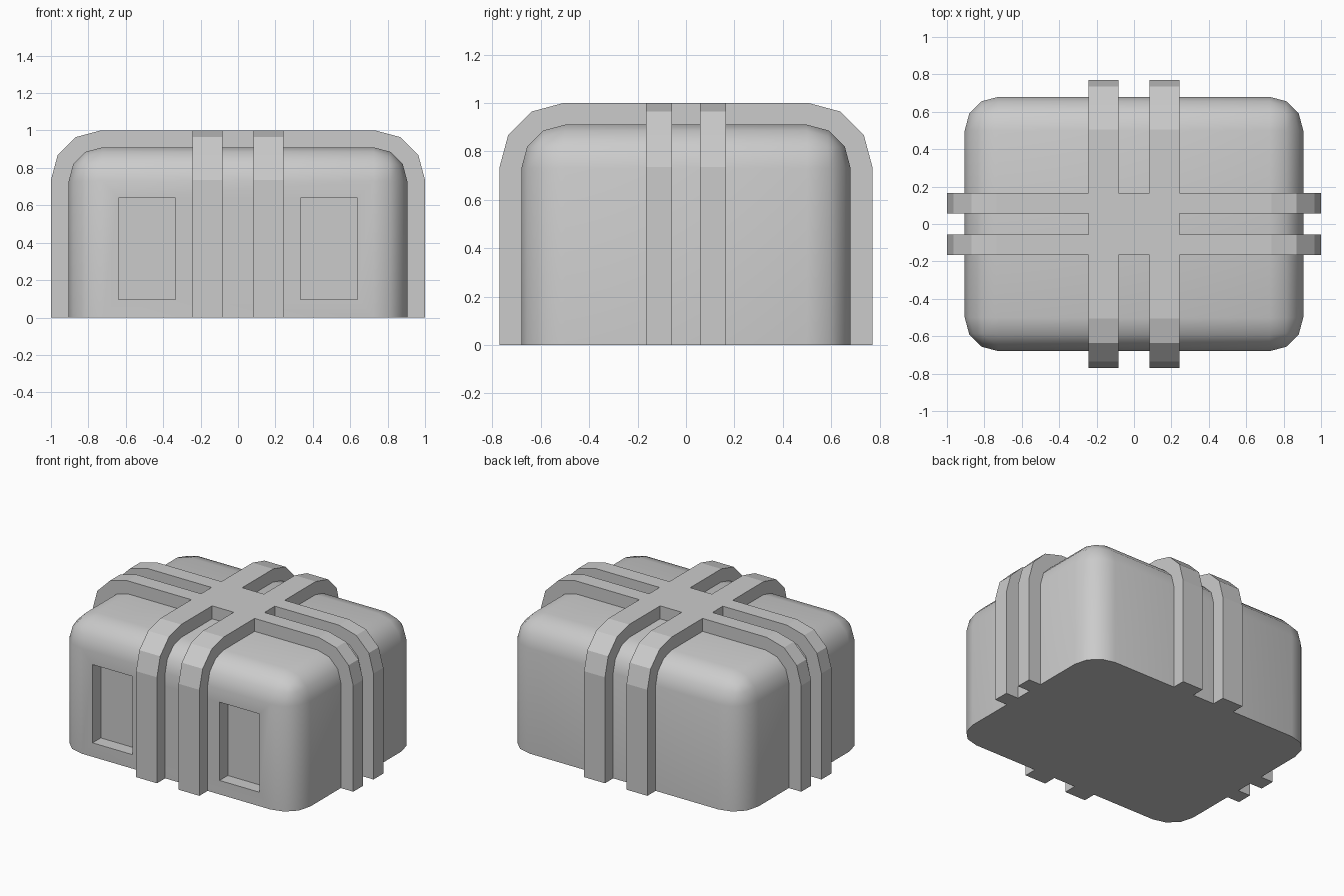
import bpy, bmesh, math

if "Cube" in bpy.data.objects:
    bpy.data.objects.remove(bpy.data.objects["Cube"])


def make_object(name, bm):
    bmesh.ops.recalc_face_normals(bm, faces=bm.faces)
    mesh = bpy.data.meshes.new(name)
    bm.to_mesh(mesh)
    bm.free()
    obj = bpy.data.objects.new(name, mesh)
    bpy.context.collection.objects.link(obj)
    return obj


def box(name, x0, x1, y0, y1, z0, z1, round_by=0.0):
    bm = bmesh.new()
    bmesh.ops.create_cube(bm, size=1)
    for v in bm.verts:
        v.co = (x1 if v.co.x > 0 else x0, y1 if v.co.y > 0 else y0,
                z1 if v.co.z > 0 else z0)
    if round_by:  # every edge except the ones lying on the base
        edges = [e for e in bm.edges if max(v.co.z for v in e.verts) > z0 + 0.01]
        bmesh.ops.bevel(bm, geom=edges, offset=round_by, offset_type='OFFSET',
                        segments=3, profile=0.5, affect='EDGES')
    return make_object(name, bm)


def arch_points(half, top, radius):
    """Arch outline, from the right foot over the top to the left foot."""
    right = [(half, 0.0)]
    for i in range(4):
        a = math.radians(30 * i)
        right.append((half - radius + radius * math.cos(a),
                      top - radius + radius * math.sin(a)))
    return right + [(-u, z) for u, z in reversed(right)]


def strap(name, half, w0, w1, along_x):
    """Square-edged strap running over the case from foot to foot."""
    outer = arch_points(half, 1.0, 0.265)
    inner = arch_points(half - 0.13, 0.87, 0.17)
    bm = bmesh.new()
    rings = []
    for w in (w0, w1):
        for pts in (outer, inner):
            rings.append([bm.verts.new((u, w, z) if along_x else (w, u, z))
                          for u, z in pts])
    oa, ia, ob, ib = rings
    for i in range(len(outer) - 1):
        for p, q in ((oa, ob), (ib, ia), (ia, oa), (ob, ib)):
            bm.faces.new((p[i], p[i + 1], q[i + 1], q[i]))
    for i in (0, -1):
        bm.faces.new((oa[i], ob[i], ib[i], ia[i]))
    return make_object(name, bm)


def combine(target, tool, operation):
    mod = target.modifiers.new("combine", 'BOOLEAN')
    mod.operation = operation
    mod.solver = 'EXACT'
    mod.object = tool
    bpy.context.view_layer.objects.active = target
    bpy.ops.object.modifier_apply(modifier=mod.name)
    bpy.data.objects.remove(tool)


# Rounded case
case = box("case", -0.905, 0.905, -0.68, 0.68, 0, 0.91, round_by=0.18)

# Two recessed panels in the front
for s in (-1, 1):
    xs = sorted((s * 0.335, s * 0.64))
    combine(case, box("panel_cutter", *xs, -0.9, -0.59, 0.097, 0.64), 'DIFFERENCE')

bpy.ops.object.select_all(action='DESELECT')
case.select_set(True)
bpy.context.view_layer.objects.active = case
bpy.ops.object.shade_smooth_by_angle(angle=math.radians(35))

# Crossing pairs of straps joined by a plate on top
straps = strap("straps", 1.0, 0.057, 0.165, True)
combine(straps, box("centre_plate", -0.243, 0.243, -0.165, 0.165, 0.87, 1.0), 'UNION')
combine(straps, strap("side_strap", 1.0, -0.165, -0.057, True), 'UNION')
for w in ((-0.243, -0.083), (0.083, 0.243)):
    combine(straps, strap("front_back_strap", 0.77, *w, False), 'UNION')
